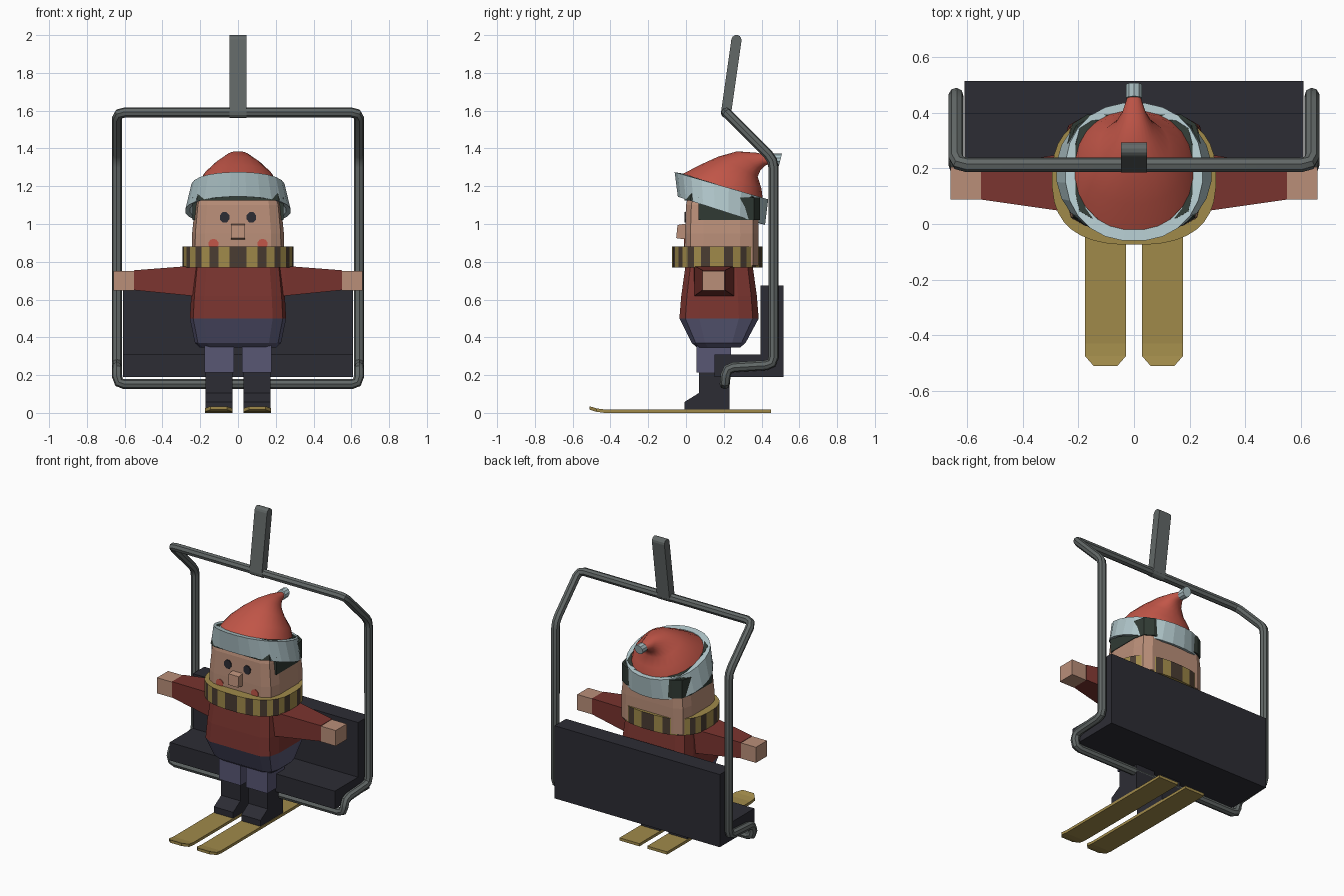
import bpy, bmesh, math
from mathutils import Vector

if "Cube" in bpy.data.objects:
    bpy.data.objects.remove(bpy.data.objects["Cube"])


def material(name, rgb):
    m = bpy.data.materials.new(name)
    lin = [((c / 255 + 0.055) / 1.055) ** 2.4 for c in rgb]
    m.diffuse_color = (*lin, 1)
    m.use_nodes = True
    m.node_tree.nodes["Principled BSDF"].inputs["Base Color"].default_value = m.diffuse_color
    return m


SKIN = material("skin", (186, 143, 121))
RED = material("hat red", (194, 86, 72))
SWEATER = material("sweater red", (122, 52, 47))
PANTS = material("pants blue", (88, 87, 116))
DARK = material("dark rubber", (44, 44, 52))
GOLD = material("gold", (160, 138, 74))
METAL = material("grey metal", (98, 104, 103))
FUR = material("pale fur", (176, 198, 202))
HAIR = material("hair", (48, 58, 52))
BROWN = material("scarf brown", (74, 60, 50))


def loft(name, rings, mats, caps=True, wrap=False, rule=None, smooth=False):
    """Skin a list of equal-length rings; rule(row, column) picks the material."""
    bm = bmesh.new()
    vs = [[bm.verts.new(p) for p in r] for r in rings]
    n, rows = len(vs[0]), len(vs)
    for i in range(rows if wrap else rows - 1):
        a, b = vs[i], vs[(i + 1) % rows]
        for j in range(n):
            f = bm.faces.new((a[j], a[(j + 1) % n], b[(j + 1) % n], b[j]))
            f.material_index = rule(i, j) if rule else 0
    if caps and not wrap:
        bm.faces.new(vs[0])
        bm.faces.new(vs[-1])
    bmesh.ops.recalc_face_normals(bm, faces=bm.faces[:])
    me = bpy.data.meshes.new(name)
    bm.to_mesh(me)
    bm.free()
    ob = bpy.data.objects.new(name, me)
    bpy.context.collection.objects.link(ob)
    for m in mats:
        me.materials.append(m)
    if smooth:
        smooth_object(ob)
    return ob


def smooth_object(ob):
    bpy.ops.object.select_all(action='DESELECT')
    ob.select_set(True)
    bpy.context.view_layer.objects.active = ob
    bpy.ops.object.shade_smooth_by_angle(angle=math.radians(40))


def prism(name, yz, x0, x1, mat):
    return loft(name, [[(x, y, z) for y, z in yz] for x in (x0, x1)], [mat])


def box(name, x0, x1, y0, y1, z0, z1, mat):
    return prism(name, [(y0, z0), (y1, z0), (y1, z1), (y0, z1)], x0, x1, mat)


def block_ring(a, y0, y1, z, slope=0):
    """Rounded-rectangle outline with 12 corners."""
    q = [(1, .5), (.93, .85), (.72, 1)]
    pts = q + [(-u, v) for u, v in q[::-1]] + [(-u, -v) for u, v in q] + [(u, -v) for u, v in q[::-1]]
    c, b = (y0 + y1) / 2, (y1 - y0) / 2
    return [(u * a, c + v * b, z - slope * (c + v * b)) for u, v in pts]


def tilt_ring(front, back, hw, n=24, power=2.2):
    """Superellipse between a front and a back (y, z) point."""
    out = []
    for k in range(n):
        t = 2 * math.pi * (k + .5) / n
        s, c = math.sin(t), math.cos(t)
        u = math.copysign(abs(s) ** (2 / power), s)
        w = .5 - .5 * math.copysign(abs(c) ** (2 / power), c)
        out.append((u * hw, front[0] + (back[0] - front[0]) * w, front[1] + (back[1] - front[1]) * w))
    return out


# Bent tube frame, one closed loop with rounded corners
side = [(.64, .205, .152), (.64, .213, .24), (.64, .463, .255), (.64, .463, 1.34), (.64, .213, 1.59)]
corners = [Vector(p) for p in side + [(-x, y, z) for x, y, z in side[::-1]]]
path = []
for i, p in enumerate(corners):
    a, b = corners[i - 1], corners[(i + 1) % len(corners)]
    p0 = p + (a - p).normalized() * min(.04, (a - p).length * .45)
    p1 = p + (b - p).normalized() * min(.04, (b - p).length * .45)
    path += [p0, (p0 + p1) / 4 + p / 2, p1]
cu = bpy.data.curves.new("frame", 'CURVE')
cu.dimensions = '3D'
cu.bevel_depth = .027
cu.bevel_resolution = 2
sp = cu.splines.new('POLY')
sp.points.add(len(path) - 1)
for pt, p in zip(sp.points, path):
    pt.co = (*p, 1)
sp.use_cyclic_u = True
frame = bpy.data.objects.new("frame", cu)
bpy.context.collection.objects.link(frame)
cu.materials.append(METAL)
bpy.context.view_layer.objects.active = frame
frame.select_set(True)
bpy.ops.object.convert(target='MESH')
smooth_object(bpy.context.view_layer.objects.active)

# Hanger bar with rounded ends
bar = []
lean = math.atan2(.39, .056)
for (cy, cz), base in (((.212, 1.588), lean + math.pi / 2), ((.267, 1.974), lean - math.pi / 2)):
    for k in range(7):
        t = base + math.pi * k / 6
        bar.append((cy + .027 * math.cos(t), cz + .027 * math.sin(t)))
prism("hanger_bar", bar, -.046, .046, METAL)

# Chair seat and backrest in one L profile
prism("seat", [(.15, .19), (.515, .19), (.515, .675), (.395, .675), (.395, .31), (.15, .31)], -.61, .61, DARK)

# Torso
loft("hips", [block_ring(.2, .06, .285, .345), block_ring(.228, .03, .315, .37),
              block_ring(.255, -.035, .385, .5)], [PANTS])
loft("sweater", [block_ring(.255, -.035, .385, .5), block_ring(.248, -.025, .375, .62),
                 block_ring(.23, 0, .35, .8)], [SWEATER])

# Head and nose
loft("head", [block_ring(.245, -.008, .385, .78), block_ring(.243, -.006, .385, .95),
              block_ring(.228, 0, .38, 1.1), block_ring(.2, .03, .36, 1.25, .3)], [SKIN])
prism("nose", [(-.052, .925), (.02, .915), (.02, 1.005), (-.045, .995)], -.037, .037, SKIN)

# Hair: cap with fringe under the hat, plus the lower back and sides
loft("hair_cap", [block_ring(.235, -.008, .392, 1.125), block_ring(.21, .02, .37, 1.26, .3)], [HAIR])
back = [(.24, .065), (.24, .29), (.222, .36), (.17, .393)]
outline = back + [(-x, y) for x, y in back[::-1]]
loft("hair_back", [[(x, y, z) for x, y in outline] for z in (1.02, 1.14)], [HAIR])

# Hat: fur brim, drooping cone, bobble
loft("hat_brim", [tilt_ring((-.045, 1.145), (.42, .995), .28), tilt_ring((-.062, 1.275), (.437, 1.13), .248),
                  tilt_ring((-.022, 1.268), (.40, 1.135), .208), tilt_ring((-.02, 1.145), (.397, 1.0), .255)],
     [FUR], wrap=True)
loft("hat_cone", [tilt_ring(f, b, w) for f, b, w in (
    ((-.025, 1.262), (.41, 1.12), .218), ((.07, 1.312), (.40, 1.19), .185),
    ((.17, 1.357), (.38, 1.25), .128), ((.27, 1.385), (.395, 1.285), .075),
    ((.37, 1.378), (.42, 1.31), .043), ((.465, 1.358), (.46, 1.322), .022))], [RED], smooth=True)


def disc(name, x, z, rx, rz, y0, y1, sides, mat, drop=0):
    """Short polygon cylinder along y."""
    ang = [2 * math.pi * (k + .5) / sides for k in range(sides)]
    return loft(name, [[(x + rx * math.cos(t), y + drop * math.sin(t), z + rz * math.sin(t)) for t in ang]
                       for y in (y0, y1)], [mat])


disc("hat_bobble", 0, 1.34, .031, .032, .452, .5, 10, FUR, .008)

# Scarf: ring with alternating stripes around its outside
loft("scarf", [tilt_ring((-.075 + d, z), (.405 - d, z), .295 - d, 36, 2.6)
               for d, z in ((0, .77), (0, .88), (.07, .88), (.07, .77))], [GOLD, BROWN], wrap=True,
     rule=lambda i, j: j % 2 if i == 0 else 0)

for s, tag in ((-1, "left"), (1, "right")):
    # Face details
    disc(tag + "_eye", s * .071, 1.035, .027, .03, -.009, .01, 8, DARK)
    disc(tag + "_cheek", s * .13, .895, .027, .027, -.011, .01, 10, RED)

    # Arm and hand
    loft(tag + "_sleeve", [[(s * x, y0, z0), (s * x, y1, z0), (s * x, y1, z1), (s * x, y0, z1)]
                           for x, y0, y1, z0, z1 in ((.18, .04, .255, .61, .785), (.25, .045, .253, .62, .778),
                                                     (.55, .088, .207, .65, .755))], [SWEATER])
    box(tag + "_hand", s * .55, s * .66, .088, .205, .648, .752, SKIN)

    # Leg and boot
    box(tag + "_leg", s * .02, s * .178, .055, .237, .215, .37, PANTS)
    prism(tag + "_boot", [(-.008, .006), (.23, .006), (.23, .22), (.068, .22), (.068, .105), (-.008, .058)],
          s * .03, s * .172, DARK)

    # Ski with upturned, clipped tip
    loft(tag + "_ski", [[(s * .1025 - w, y, z), (s * .1025 + w, y, z),
                         (s * .1025 + w, y, z + .018), (s * .1025 - w, y, z + .018)]
                        for y, z, w in ((.45, 0, .0735), (-.43, 0, .0735), (-.475, .006, .0735),
                                        (-.51, .017, .043))], [GOLD])
